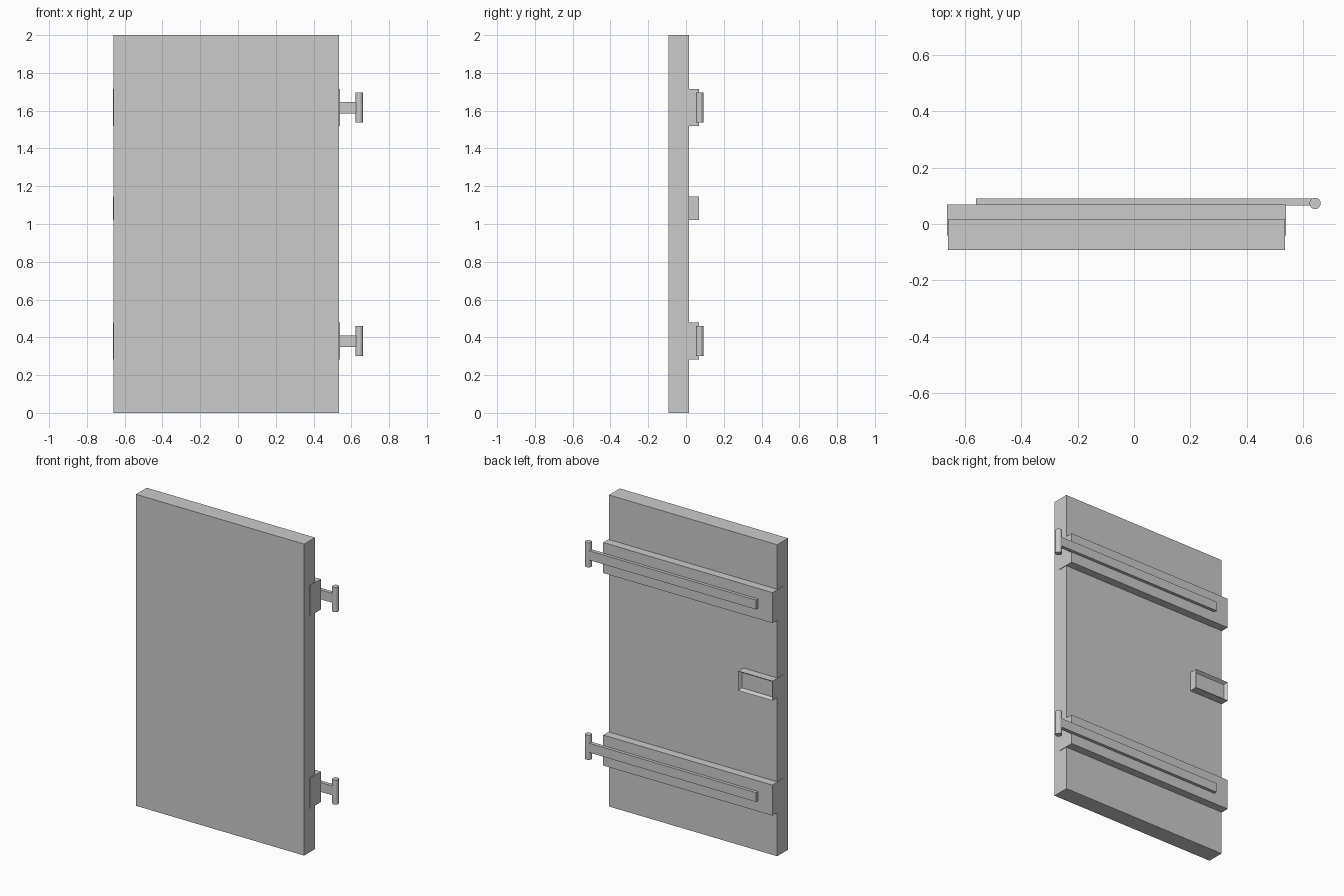
import bpy, bmesh
from mathutils import Vector

if "Cube" in bpy.data.objects:
    bpy.data.objects.remove(bpy.data.objects["Cube"])


def box(name, x0, x1, y0, y1, z0, z1):
    bpy.ops.mesh.primitive_cube_add(size=1, location=((x0 + x1) / 2, (y0 + y1) / 2, (z0 + z1) / 2))
    ob = bpy.context.object
    ob.name = name
    ob.scale = (x1 - x0, y1 - y0, z1 - z0)
    bpy.ops.object.transform_apply(location=False, rotation=False, scale=True)
    return ob


# Main door slab
box("door_panel", -0.66, 0.535, -0.093, 0.017, 0, 2)

# Horizontal battens, each with a strap hinge and a pin
for label, z in (("lower", 0.38), ("upper", 1.616)):
    box(label + "_batten", -0.663, 0.539, -0.04, 0.07, z - 0.098, z + 0.098)
    box(label + "_hinge_strap", -0.56, 0.64, 0.066, 0.09, z - 0.03, z + 0.03)
    bpy.ops.mesh.primitive_cylinder_add(vertices=16, radius=0.02, depth=0.158,
                                        location=(0.642, 0.073, z))
    bpy.context.object.name = label + "_hinge_pin"

# Latch box with a recessed back face
latch = box("latch_box", -0.663, -0.42, -0.04, 0.07, 1.02, 1.145)
bm = bmesh.new()
bm.from_mesh(latch.data)
face = max(bm.faces, key=lambda f: f.calc_center_median().y)
bmesh.ops.inset_region(bm, faces=[face], thickness=0.018)
bmesh.ops.translate(bm, verts=face.verts, vec=Vector((0, -0.02, 0)))
bm.to_mesh(latch.data)
bm.free()
